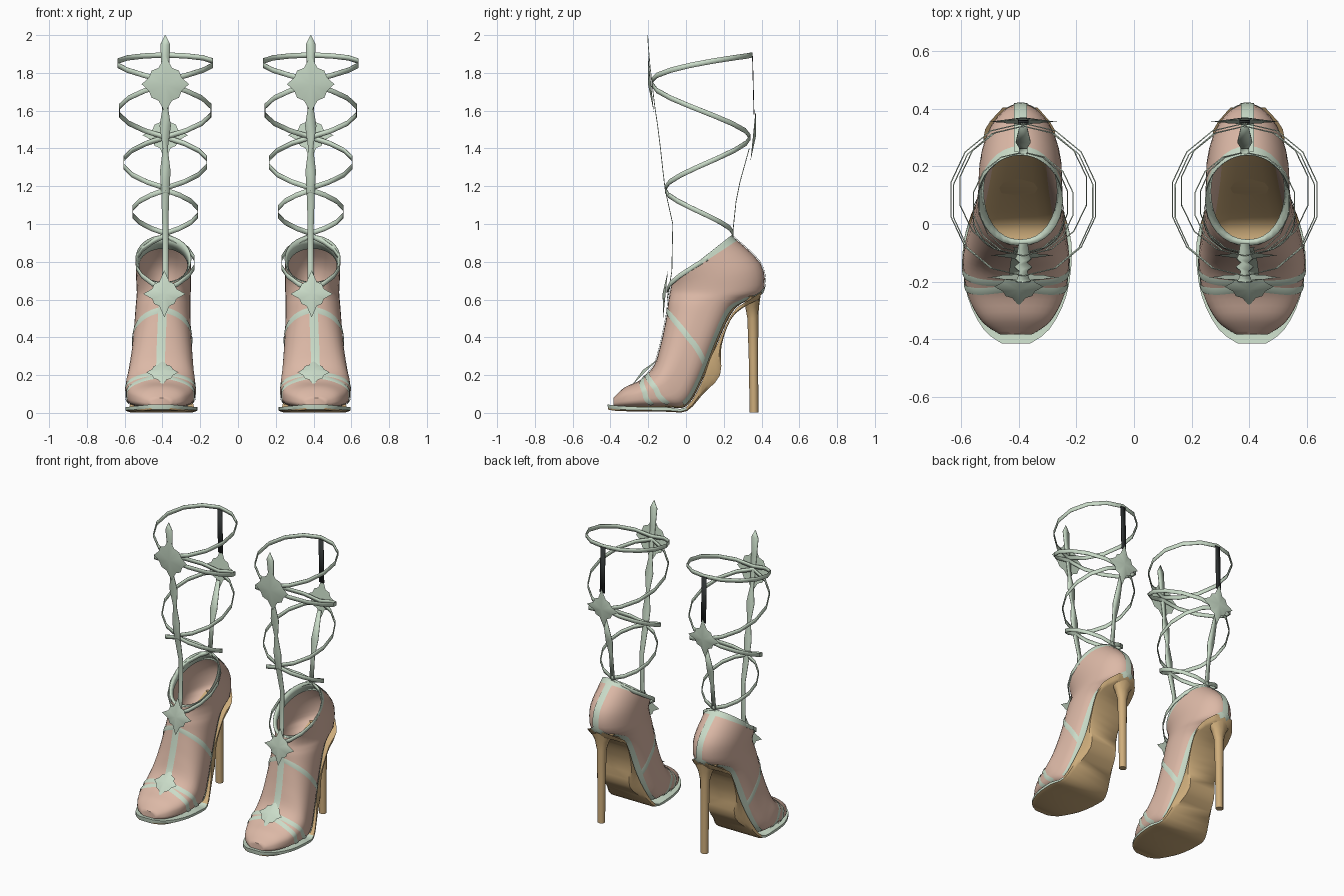
import bpy, bmesh, math
from mathutils import Vector

if "Cube" in bpy.data.objects:
    bpy.data.objects.remove(bpy.data.objects["Cube"])


def material(name, rgb):
    m = bpy.data.materials.new(name)
    m.use_nodes = True
    m.diffuse_color = (*rgb, 1)
    m.node_tree.nodes["Principled BSDF"].inputs["Base Color"].default_value = (*rgb, 1)
    return m


PINK = material("blush leather", (0.72, 0.485, 0.385))
MINT = material("pale mint trim", (0.59, 0.715, 0.58))
TAN = material("tan sole", (0.62, 0.42, 0.20))
DARK = material("dark strap", (0.03, 0.035, 0.035))
LEG_X = 0.385


def make(name, verts, faces, mats, index=None, thick=0, fix=True):
    """Mesh object for one shoe, mirrored across x to give the pair."""
    me = bpy.data.meshes.new(name)
    me.from_pydata([tuple(v) for v in verts], [], faces)
    for m in mats:
        me.materials.append(m)
    if index:
        me.polygons.foreach_set("material_index", index)
    if fix:
        bm = bmesh.new()
        bm.from_mesh(me)
        bmesh.ops.recalc_face_normals(bm, faces=bm.faces)
        bm.to_mesh(me)
        bm.free()
    ob = bpy.data.objects.new(name, me)
    bpy.context.collection.objects.link(ob)
    bpy.ops.object.select_all(action='DESELECT')
    ob.select_set(True)
    bpy.context.view_layer.objects.active = ob
    bpy.ops.object.shade_smooth_by_angle(angle=math.radians(40))
    if thick:
        mod = ob.modifiers.new("thickness", 'SOLIDIFY')
        mod.thickness, mod.offset = thick, 0
    ob.modifiers.new("pair", 'MIRROR').use_clip = False


def grid_faces(rows, cols, wrap):
    return [(i * cols + j, i * cols + (j + 1) % cols,
             (i + 1) * cols + (j + 1) % cols, (i + 1) * cols + j)
            for i in range(rows - 1) for j in range(cols if wrap else cols - 1)]


def spline(pts, s):
    """Smooth interpolation through a list of tuples."""
    n = len(pts)
    s = max(0, min(s, n - 1))
    i = min(int(s), n - 2)
    u = s - i
    rows = [pts[max(0, min(i + k, n - 1))] for k in (-1, 0, 1, 2)]
    return [b + u * (c - a) / 2 + u * u * (a - 2.5 * b + 2 * c - d / 2)
            + u ** 3 * (1.5 * (b - c) + (d - a) / 2) for a, b, c, d in zip(*rows)]


# Upper stations: underside y z, topside y z, half width, roundness below, centre x
UPPER = [(-.385, .035, -.383, .08, .055, .7, .41), (-.345, .03, -.325, .135, .12, .55, .41),
         (-.25, .03, -.24, .175, .168, .5, .41), (-.1, .03, -.17, .25, .185, .45, .41),
         (0, .035, -.135, .36, .175, .5, .407), (.08, .16, -.115, .45, .162, .6, .403),
         (.17, .38, -.1, .53, .15, .7, .4), (.25, .54, -.095, .58, .145, .8, .397),
         (.33, .6, -.09, .61, .143, .9, .395), (.41, .65, -.085, .64, .143, 1, .393),
         (.395, .79, -.08, .665, .145, 1, .395), (.24, .94, -.075, .69, .147, 1, .395)]


def surf(s, deg):
    by, bz, ty, tz, w, e, cx = spline(UPPER, s)
    c, k = math.cos(math.radians(deg)), math.sin(math.radians(deg))
    if c < 0:
        c, k = -abs(c) ** e, math.copysign(abs(k) ** e, k)
    else:
        k = math.copysign(abs(k) ** 0.9, k)
    return Vector((cx + w * k, (by + ty) / 2 + c * (ty - by) / 2, (bz + tz) / 2 + c * (tz - bz) / 2))


# Upper shell with a thin collar edge and the insole coloured by zone
STEP, COLS = 0.25, 32
last = len(UPPER) - 1
rows = int(last / STEP) + 1
verts = [surf(i * STEP, j * 360 / COLS) for i in range(rows) for j in range(COLS)]
faces = grid_faces(rows, COLS, True)
index = []
for f in range(len(faces)):
    s, deg = (f // COLS + 0.5) * STEP, (f % COLS + 0.5) * 360 / COLS
    index.append(1 if s > last - STEP else 2 if s < 8.6 and abs(deg - 180) < 35 else 0)
faces.append(tuple(range(COLS)))
make("shoe_upper", verts, faces, [PINK, MINT, TAN], index + [0])

# Collar lining sloping into the opening
verts = []
for s, scale in ((last, 1), (last - .45, .88)):
    mid = (surf(s, 0) + surf(s, 180)) / 2
    verts += [mid + (surf(s, j * 360 / COLS) - mid) * scale for j in range(COLS)]
make("collar_lining", verts, grid_faces(2, COLS, True), [MINT], thick=.003)


def band(name, path, width, both=True, steps=8):
    """Flush trim laid on the upper along (station, angle) points."""
    verts, faces = [], []
    for sign in ((1, -1) if both else (1,)):
        base, n = len(verts), (len(path) - 1) * steps + 1
        sa = [spline(path, i / steps) for i in range(n)]
        pts = [surf(s, sign * a) for s, a in sa]
        for i, (s, a) in enumerate(sa):
            t = pts[min(i + 1, n - 1)] - pts[max(i - 1, 0)]
            a *= sign
            ds = surf(s + .05, a) - surf(s - .05, a)
            da = surf(s, a + 2) - surf(s, a - 2)
            nrm = ds.cross(da).normalized()
            if nrm.dot(pts[i] - (surf(s, 0) + surf(s, 180)) / 2) < 0:
                nrm = -nrm
            side = nrm.cross(t).normalized() * width / 2
            verts += [pts[i] + nrm * .003 + side, pts[i] + nrm * .005, pts[i] + nrm * .003 - side]
        faces += [tuple(base + q for q in f) for f in grid_faces(n, 3, False)]
    make(name, verts, faces, [MINT], fix=False)


band("instep_stripe", [(2.2, 0), (5, 0), (8, 0), (10.5, 0)], .046, False)
band("heel_stripe", [(9.1, 180), (10, 180), (10.9, 180)], .045, False)
band("sole_rim", [(3.9, 138), (5, 140), (6, 141), (7, 143), (8, 151), (8.8, 163), (9.1, 180)], .038)
band("side_strap", [(6.2, 6), (5.85, 45), (5.6, 90), (5.4, 135)], .03)
band("toe_strap_front", [(2.2, 8), (2.1, 45), (2.25, 90), (2.5, 130)], .028)
band("toe_strap_rear", [(2.45, 8), (2.5, 45), (2.75, 90), (3.1, 130)], .028)

# Sole stations: top y z, bottom y z, half width
SOLE = [(-.415, .045, -.413, .018, .05), (-.365, .038, -.365, .01, .115), (-.25, .032, -.25, .008, .172),
        (-.1, .03, -.1, .006, .19), (0, .03, .005, .01, .172), (.08, .155, .09, .1, .14),
        (.125, .28, .18, .2, .11), (.17, .375, .187, .35, .11), (.25, .535, .235, .49, .12),
        (.33, .595, .3, .555, .12), (.405, .645, .385, .6, .06)]
SECTION = [(-1, 0), (-1, .7), (-.9, 1), (.9, 1), (1, .7), (1, 0)]
rows, cols = (len(SOLE) - 1) * 3 + 1, len(SECTION)
verts = []
for i in range(rows):
    ty, tz, by, bz, w = spline(SOLE, i / 3)
    cx = .41 - .015 * i / rows
    verts += [(cx + x * w, ty + d * (by - ty), tz + d * (bz - tz)) for x, d in SECTION]
faces = grid_faces(rows, cols, True)
index = [0 if f // cols < 12 and f % cols in (0, 4, 5) else 1 for f in range(len(faces))]
faces += [tuple(range(cols)), tuple(range((rows - 1) * cols, rows * cols))]
make("sole", verts, faces, [MINT, TAN], index + [0, 1])

# Stiletto heel: z, centre y, half depth, half width
HEEL = [(0.002, .36, .023, .025), (.3, .357, .025, .027), (.5, .354, .029, .032),
        (.56, .35, .036, .05), (.62, .35, .045, .09)]
verts = [(.393 + hx * math.cos(a * math.pi / 6), y + hy * math.sin(a * math.pi / 6), z)
         for z, y, hy, hx in HEEL for a in range(12)]
faces = grid_faces(len(HEEL), 12, True) + [tuple(range(12)), tuple(range(48, 60))]
make("stiletto_heel", verts, faces, [TAN])


def hoop(name, front, back, half_x, bulge=0):
    """Ribbon round the leg, climbing evenly from a front (y, z) to a back (y, z) on both sides."""
    n, verts = 14, []
    for i in range(n):
        t = 2 * math.pi * i / n
        m = (1 - math.cos(t)) / 2
        climb = .25 * m + .75 * (1 - abs(1 - t / math.pi))
        y = front[0] + m * (back[0] - front[0])
        z = front[1] + climb * (back[1] - front[1]) + bulge * abs(math.sin(t))
        x = LEG_X + half_x * math.sin(t)
        verts += [(x, y, z - .014), (x, y, z + .014)]
    faces = [(2 * i, 2 * i + 1, (2 * i + 3) % (2 * n), (2 * i + 2) % (2 * n)) for i in range(n)]
    make(name, verts, faces, [MINT], thick=.004)


hoop("ankle_strap", (-.1, .65), (.25, .94), .158)
hoop("leg_strap_lowest", (-.11, 1.18), (.25, .95), .177)
hoop("leg_strap_lower", (-.11, 1.19), (.34, 1.46), .225)
hoop("leg_strap_upper", (-.18, 1.74), (.34, 1.46), .248)
hoop("leg_strap_top", (-.18, 1.76), (.35, 1.895), .258, .025)


def spine(name, pts, mat):
    """Flat upright strip through (y, z, half width) points."""
    verts = [(LEG_X + sx * w, y, z) for y, z, w in pts for sx in (-1, 1)]
    make(name, verts, grid_faces(len(pts), 2, False), [mat], thick=.004)


spine("front_spine", [(-.1, .6, .02), (-.075, .75, .016), (-.07, 1, .016), (-.11, 1.18, .022),
                      (-.122, 1.28, .028), (-.135, 1.4, .013), (-.15, 1.52, .03), (-.165, 1.62, .014),
                      (-.19, 1.83, .02), (-.2, 1.95, .026), (-.203, 2, .002)], MINT)
spine("back_spine", [(.245, .93, .016), (.265, 1.12, .014), (.285, 1.22, .026), (.335, 1.4, .014)], MINT)
spine("back_closure", [(.36, 1.58, .018), (.352, 1.89, .018)], DARK)


def star(name, cx, centre, up, rx, rz, body, out):
    """Four-pointed faceted ornament; up and out are (y, z) directions."""
    c, u = Vector((cx, *centre)), Vector((0, *up)).normalized()
    o = Vector((0, *out)).normalized()
    verts, n = [c + o * .016], 16
    for k in range(n):
        a = 2 * math.pi * k / n
        r = (rx if k % 8 == 0 else rz) if k % 4 == 0 else body * (1.05 if k % 4 == 2 else .97)
        verts.append(c + Vector((r * math.cos(a), 0, 0)) + u * r * math.sin(a))
    faces = [(0, k + 1, (k + 1) % n + 1) for k in range(n)] + [tuple(range(n, 0, -1))]
    make(name, verts, faces, [MINT])


star("knee_star", LEG_X, (-.185, 1.74), (-.1, 1), .125, .15, .097, (-1, -.1))
star("calf_star", LEG_X, (.355, 1.47), (.1, 1), .12, .14, .076, (1, -.1))
star("ankle_star", .39, (-.108, .63), (.1, 1), .112, .125, .072, (-1, .1))
star("toe_star", .4, (-.218, .215), (.75, .75), .085, .095, .062, (-.75, .75))
